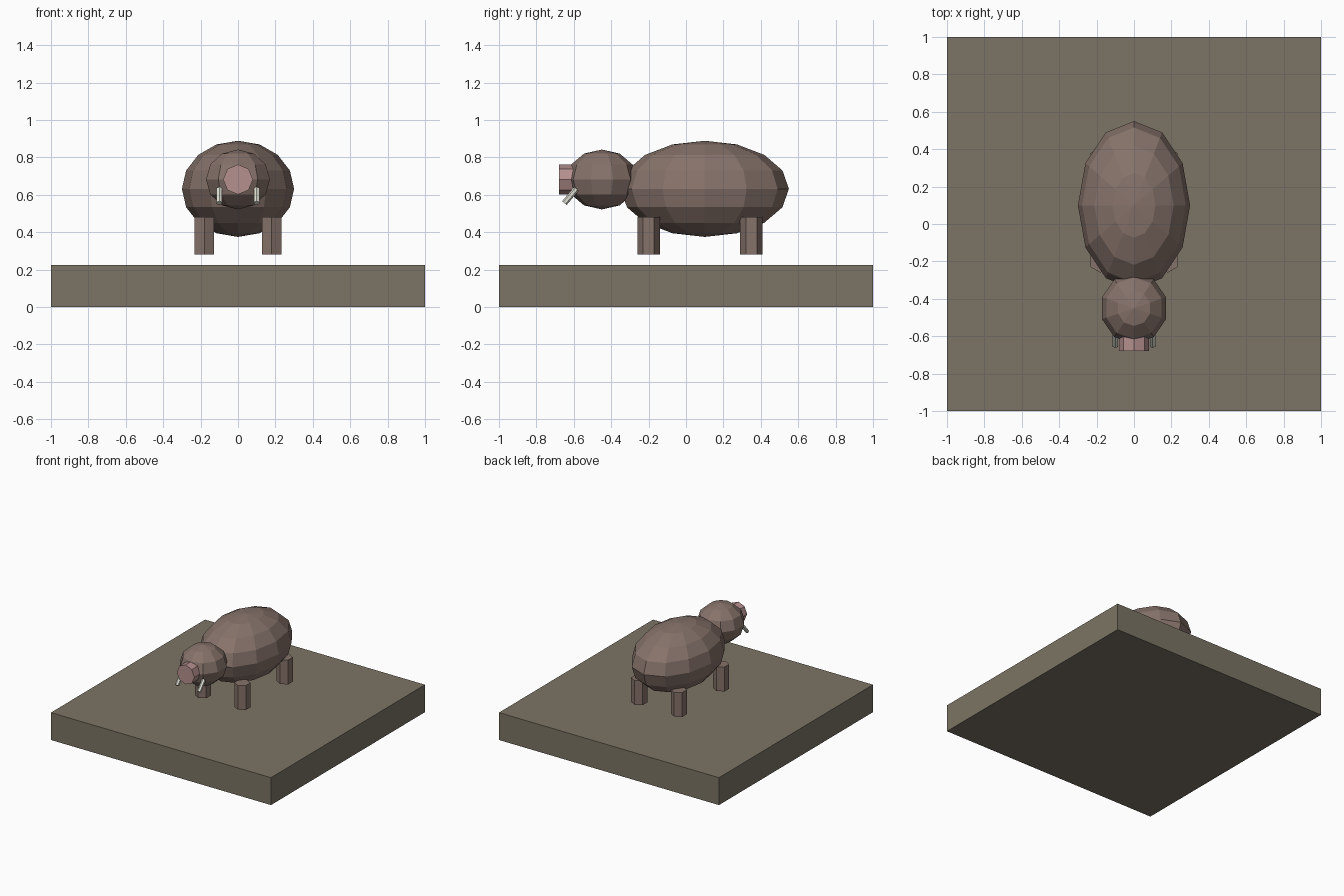
import bpy, bmesh
from math import pi
from mathutils import Matrix, Euler

if "Cube" in bpy.data.objects:
    bpy.data.objects.remove(bpy.data.objects["Cube"])


def material(name, rgb):
    m = bpy.data.materials.new(name)
    m.diffuse_color = (*rgb, 1)
    m.use_nodes = True
    m.node_tree.nodes["Principled BSDF"].inputs["Base Color"].default_value = m.diffuse_color
    return m


EARTH = material("earth", (0.20, 0.175, 0.13))
HIDE = material("hide", (0.24, 0.17, 0.145))
PINK = material("pink", (0.46, 0.28, 0.27))
IVORY = material("ivory", (0.75, 0.75, 0.66))


def finish(name, bm, mat):
    bmesh.ops.recalc_face_normals(bm, faces=bm.faces)
    mesh = bpy.data.meshes.new(name)
    bm.to_mesh(mesh)
    bm.free()
    mesh.materials.append(mat)
    bpy.context.collection.objects.link(bpy.data.objects.new(name, mesh))


def box(name, loc, size, mat):
    bm = bmesh.new()
    bmesh.ops.create_cube(bm, size=1, matrix=Matrix.LocRotScale(loc, None, size))
    finish(name, bm, mat)


def ellipsoid(name, loc, radii, segments, rings, mat):
    bm = bmesh.new()
    bmesh.ops.create_uvsphere(bm, u_segments=segments, v_segments=rings, radius=1,
                              matrix=Matrix.LocRotScale(loc, None, radii))
    finish(name, bm, mat)


def cylinder(name, loc, radius, depth, sides, mat, tilt=0):
    bm = bmesh.new()
    bmesh.ops.create_cone(bm, cap_ends=True, segments=sides, radius1=radius,
                          radius2=radius, depth=depth,
                          matrix=Matrix.LocRotScale(loc, Euler((tilt, 0, 0)), (1, 1, 1)))
    finish(name, bm, mat)


# Ground slab
box("base", (0, 0, 0.1125), (2, 2, 0.225), EARTH)

# Body, head and snout
ellipsoid("body", (0, 0.10, 0.632), (0.30, 0.45, 0.257), 12, 8, HIDE)
ellipsoid("head", (0, -0.45, 0.682), (0.18, 0.19, 0.16), 10, 6, HIDE)
cylinder("snout", (0, -0.64, 0.682), 0.08, 0.08, 8, PINK, tilt=pi / 2)

# Mirrored legs and tusks
for side, sx in (("left", 1), ("right", -1)):
    for end, y in (("front", -0.20), ("back", 0.35)):
        cylinder(f"{end}_{side}_leg", (sx * 0.18, y, 0.382), 0.06, 0.20, 6, HIDE)
    cylinder(f"{side}_tusk", (sx * 0.10, -0.618, 0.594), 0.016, 0.10, 6, IVORY, tilt=-0.7)
